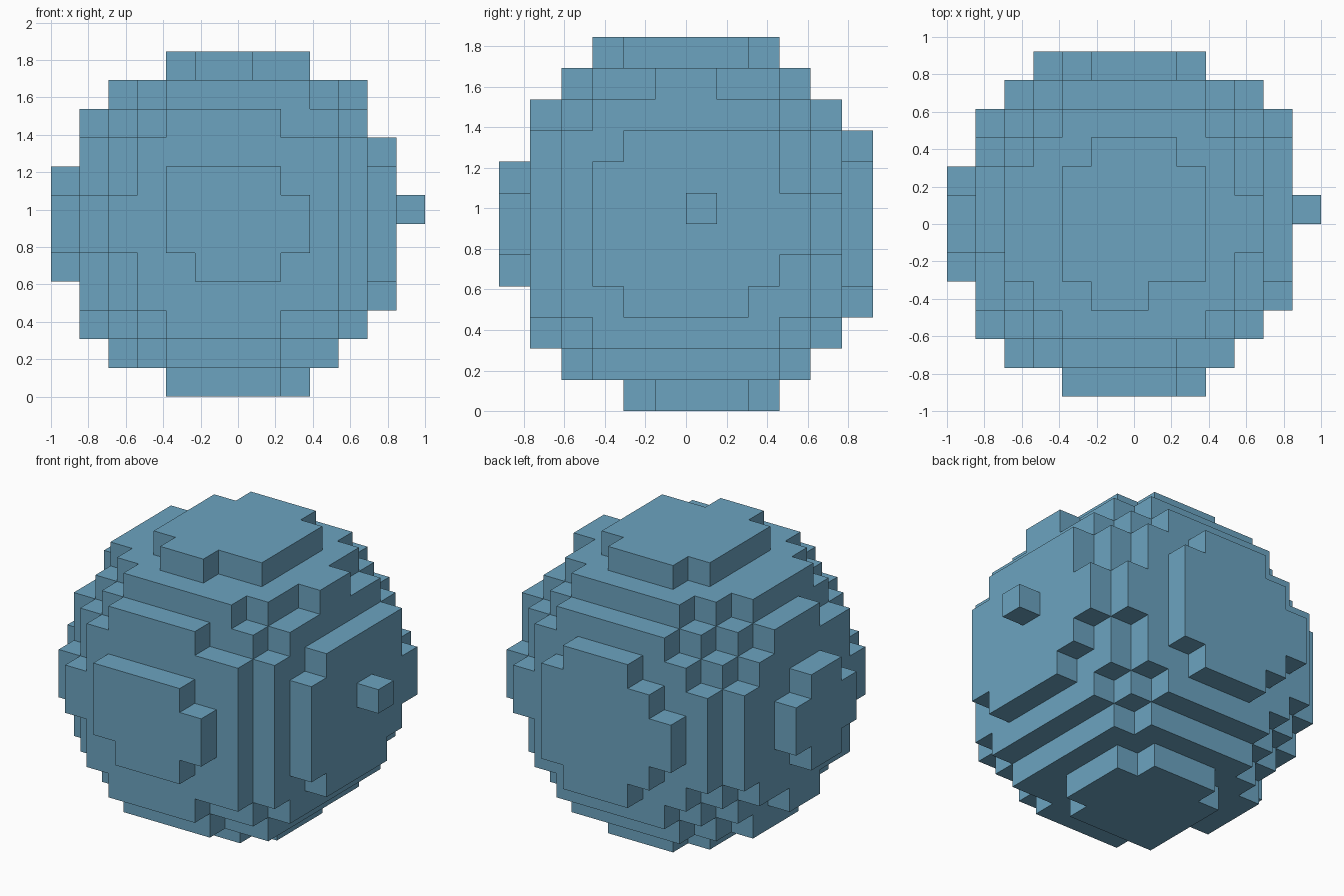
import bpy, bmesh
from mathutils import Vector
from itertools import product

default = bpy.data.objects.get("Cube")
if default:
    bpy.data.objects.remove(default, do_unlink=True)

# Block grid: thirteen cells wide, twelve deep and high
COUNT = (13, 12, 12)
CELL = 2 / 13
CENTRE = Vector((5.89, 5.64, 5.55))   # slightly off the grid's middle
RADIUS_SQ = 37.712

mat = bpy.data.materials.new("soft_blue")
mat.use_nodes = True
colour = (0.15, 0.371, 0.527, 1)
mat.diffuse_color = colour
mat.node_tree.nodes["Principled BSDF"].inputs["Base Color"].default_value = colour


def filled(cell):
    return (Vector(cell) - CENTRE).length_squared <= RADIUS_SQ


def place(p):
    """Grid corner to model space, standing on the ground."""
    return Vector((p.x - COUNT[0] / 2, p.y - COUNT[1] / 2, p.z)) * CELL


# Stepped ball: one square for each exposed side of each filled block
bm = bmesh.new()
corners = {}


def corner(p):
    key = tuple(round(c) for c in p)
    if key not in corners:
        corners[key] = bm.verts.new(place(p))
    return corners[key]


for cell in product(*(range(n) for n in COUNT)):
    if not filled(cell):
        continue
    middle = Vector(cell) + Vector((0.5, 0.5, 0.5))
    for axis, sign in product(range(3), (-1, 1)):
        normal = Vector((0, 0, 0))
        normal[axis] = sign
        if filled(Vector(cell) + normal):
            continue
        u = Vector((0, 0, 0))
        u[(axis + 1) % 3] = 0.5
        v = normal.cross(u)
        face_mid = middle + normal * 0.5
        bm.faces.new([corner(face_mid + s * u + t * v)
                      for s, t in ((-1, -1), (1, -1), (1, 1), (-1, 1))])

mesh = bpy.data.meshes.new("stepped_ball")
bm.to_mesh(mesh)
bm.free()
mesh.materials.append(mat)
ball = bpy.data.objects.new("stepped_ball", mesh)
bpy.context.scene.collection.objects.link(ball)
